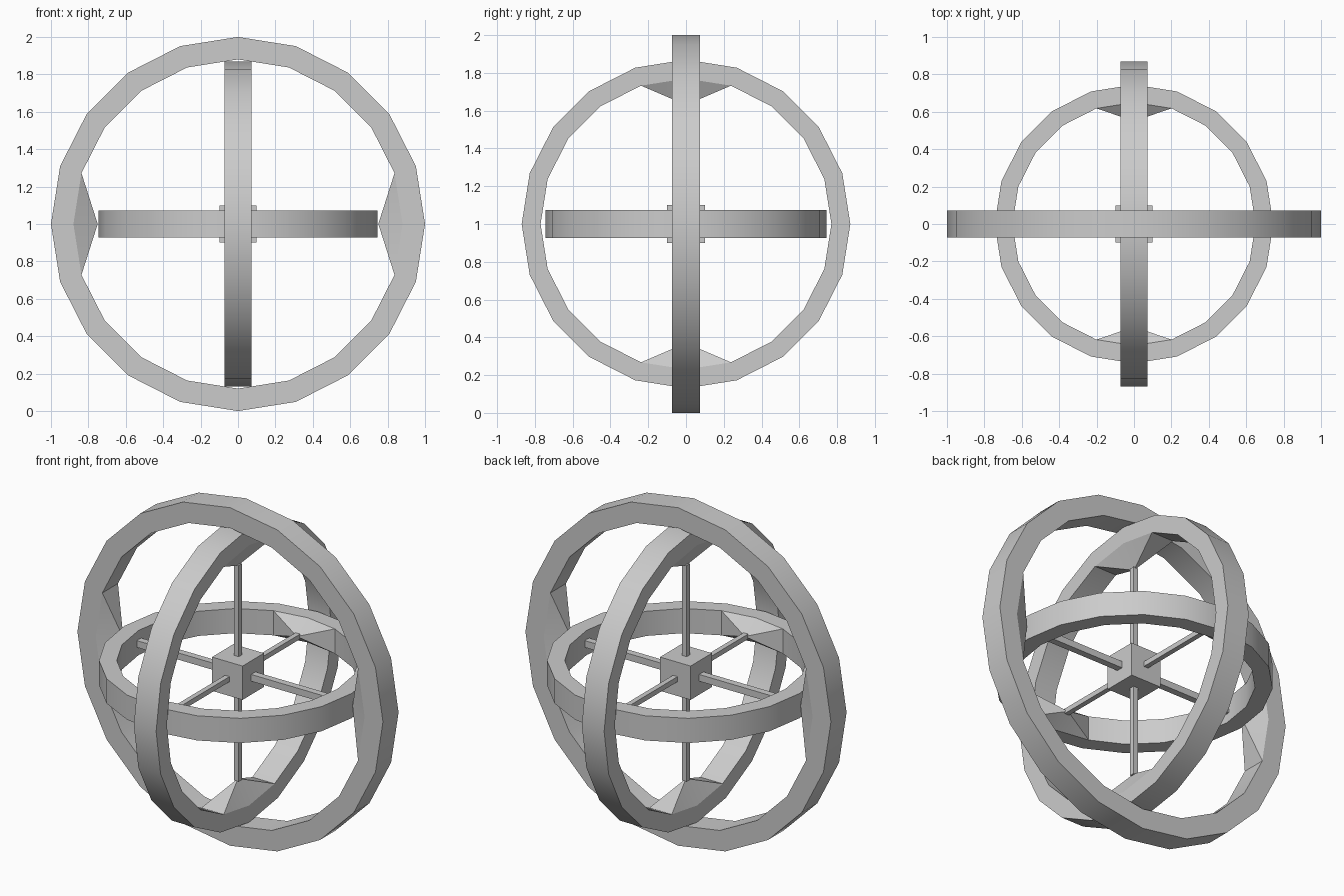
import bpy, bmesh, math
from mathutils import Vector, Matrix

if "Cube" in bpy.data.objects:
    bpy.data.objects.remove(bpy.data.objects["Cube"])

CENTRE = Vector((0, 0, 1))
SIDES = 20
HALF_W = 0.073


def finish(name, bm, smooth=False):
    bmesh.ops.recalc_face_normals(bm, faces=bm.faces)
    mesh = bpy.data.meshes.new(name)
    bm.to_mesh(mesh)
    bm.free()
    ob = bpy.data.objects.new(name, mesh)
    bpy.context.collection.objects.link(ob)
    ob.location = CENTRE
    if smooth:
        bpy.ops.object.select_all(action='DESELECT')
        ob.select_set(True)
        bpy.context.view_layer.objects.active = ob
        bpy.ops.object.shade_smooth_by_angle(angle=math.radians(25))
    return ob


def ring(name, outer, inner, tip, pivot, side, axis):
    """Flat ring in the pivot/side plane with two inward pivot points."""
    bm = bmesh.new()
    pivot, side, axis = Vector(pivot), Vector(side), Vector(axis)

    def loop(radius, off):
        return [bm.verts.new(radius * (math.cos(a) * pivot + math.sin(a) * side) + off * axis)
                for a in (2 * math.pi * i / SIDES for i in range(SIDES))]

    o0, o1 = loop(outer, -HALF_W), loop(outer, HALF_W)
    i0, i1 = loop(inner, -HALF_W), loop(inner, HALF_W)
    half = SIDES // 2
    for i in range(SIDES):
        j = (i + 1) % SIDES
        bm.faces.new((o0[i], o0[j], o1[j], o1[i]))
        bm.faces.new((o0[i], i0[i], i0[j], o0[j]))
        bm.faces.new((o1[i], o1[j], i1[j], i1[i]))
        if i % half not in (0, half - 1):
            bm.faces.new((i0[i], i1[i], i1[j], i0[j]))
    # pivot points: fan of triangles to a tip
    for k, s in ((0, 1), (half, -1)):
        apex = bm.verts.new(s * tip * pivot)
        p, n = (k - 1) % SIDES, k + 1
        rim = [i0[p], i0[k], i0[n], i1[n], i1[k], i1[p]]
        for a, b in zip(rim, rim[1:] + rim[:1]):
            bm.faces.new((a, b, apex))
    return finish(name, bm, True)


def box(name, centre, size):
    bm = bmesh.new()
    bmesh.ops.create_cube(bm, size=1, matrix=Matrix.Translation(centre) @ Matrix.Diagonal((*size, 1)))
    return finish(name, bm)


X, Y, Z = (1, 0, 0), (0, 1, 0), (0, 0, 1)
# three nested rings
ring("outer_ring", 1.0, 0.88, 0.75, X, Z, Y)
ring("middle_ring", 0.87, 0.77, 0.63, Z, Y, X)
ring("inner_ring", 0.745, 0.65, 0.55, Y, X, Z)

# core cube
box("core_cube", (0, 0, 0), (0.2, 0.2, 0.2))

# six spokes from the core
for label, d, reach, w in (("x", 0, 0.65, 0.04), ("y", 1, 0.56, 0.03), ("z", 2, 0.64, 0.03)):
    for s in (-1, 1):
        c, size = [0, 0, 0], [w, w, w]
        c[d] = s * (0.1 + reach) / 2
        size[d] = reach - 0.1
        box(f"spoke_{label}_{'pos' if s > 0 else 'neg'}", Vector(c), size)
